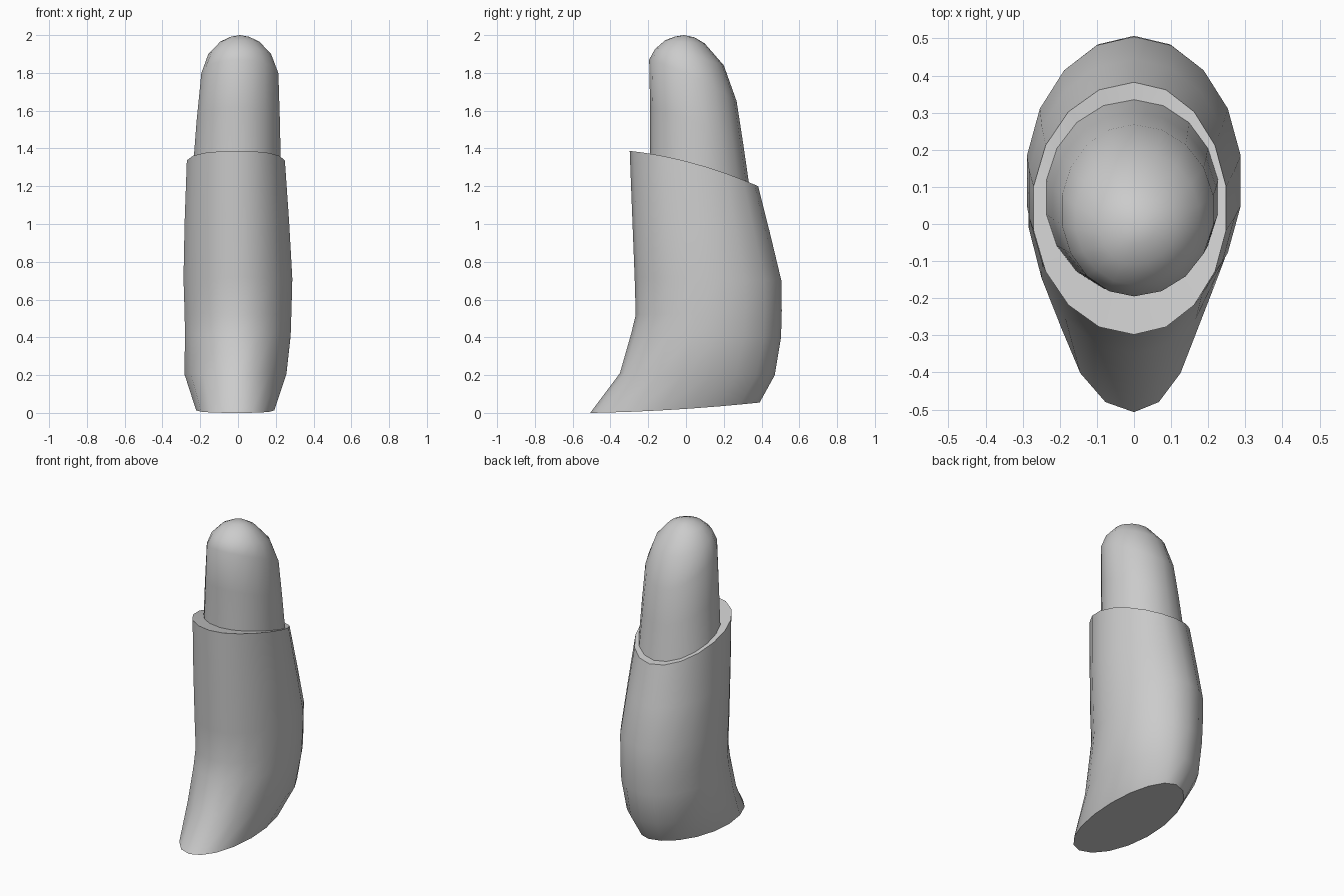
import bpy, bmesh, math

if "Cube" in bpy.data.objects:
    bpy.data.objects.remove(bpy.data.objects["Cube"])

SIDES = 18


def ring_points(y_front, z_front, y_back, z_back, x_left, x_right, bulge=0.0):
    """Tilted oval ring; bulge lifts its middle."""
    cx, rx = (x_left + x_right) / 2, (x_right - x_left) / 2
    pts = []
    for i in range(SIDES):
        a = 2 * math.pi * i / SIDES - math.pi / 2
        t = (1 + math.sin(a)) / 2
        # the extreme front and back stay near the centre line
        x = cx * abs(math.cos(a)) + rx * math.cos(a)
        y = y_front + (y_back - y_front) * t
        z = z_front + (z_back - z_front) * t + bulge * 4 * t * (1 - t)
        pts.append((x, y, z))
    return pts


def loft(name, rings, cap_bottom=False, apex=None):
    bm = bmesh.new()
    loops = [[bm.verts.new(p) for p in ring_points(*r)] for r in rings]
    for lo, hi in zip(loops, loops[1:]):
        for i in range(SIDES):
            j = (i + 1) % SIDES
            bm.faces.new((lo[i], lo[j], hi[j], hi[i]))
    if cap_bottom:
        bm.faces.new(list(reversed(loops[0])))
    if apex:
        tip = bm.verts.new(apex)
        for i in range(SIDES):
            bm.faces.new((loops[-1][i], loops[-1][(i + 1) % SIDES], tip))
    mesh = bpy.data.meshes.new(name)
    bm.to_mesh(mesh)
    bm.free()
    obj = bpy.data.objects.new(name, mesh)
    bpy.context.collection.objects.link(obj)
    bpy.ops.object.select_all(action='DESELECT')
    obj.select_set(True)
    bpy.context.view_layer.objects.active = obj
    bpy.ops.object.shade_smooth_by_angle(angle=math.radians(40))
    return obj


# Rim where the inner core leaves the sleeve
inner_rim = (-0.19, 1.365, 0.335, 1.205, -0.24, 0.23, 0.025)

# Outer sleeve: flared foot, swollen back, slanted flat rim
loft("sleeve", [
    (-0.507, 0.0, 0.39, 0.055, -0.225, 0.195, -0.01),
    (-0.35, 0.21, 0.47, 0.20, -0.288, 0.26),
    (-0.29, 0.42, 0.503, 0.40, -0.285, 0.283),
    (-0.266, 0.52, 0.507, 0.54, -0.287, 0.287),
    (-0.272, 0.72, 0.505, 0.70, -0.293, 0.292),
    (-0.285, 1.05, 0.445, 0.95, -0.287, 0.275),
    (-0.298, 1.387, 0.382, 1.20, -0.275, 0.252, 0.028),
    inner_rim,
], cap_bottom=True)

# Inner core with a slanted rounded tip
loft("core", [
    inner_rim,
    (-0.19, 1.62, 0.302, 1.43, -0.222, 0.225, 0.01),
    (-0.195, 1.87, 0.268, 1.65, -0.197, 0.217, 0.02),
    (-0.165, 1.925, 0.20, 1.84, -0.16, 0.178, 0.01),
    (-0.11, 1.973, 0.10, 1.955, -0.095, 0.115),
    (-0.055, 1.993, 0.045, 1.988, -0.04, 0.06),
], apex=(0.01, -0.01, 2.0))
